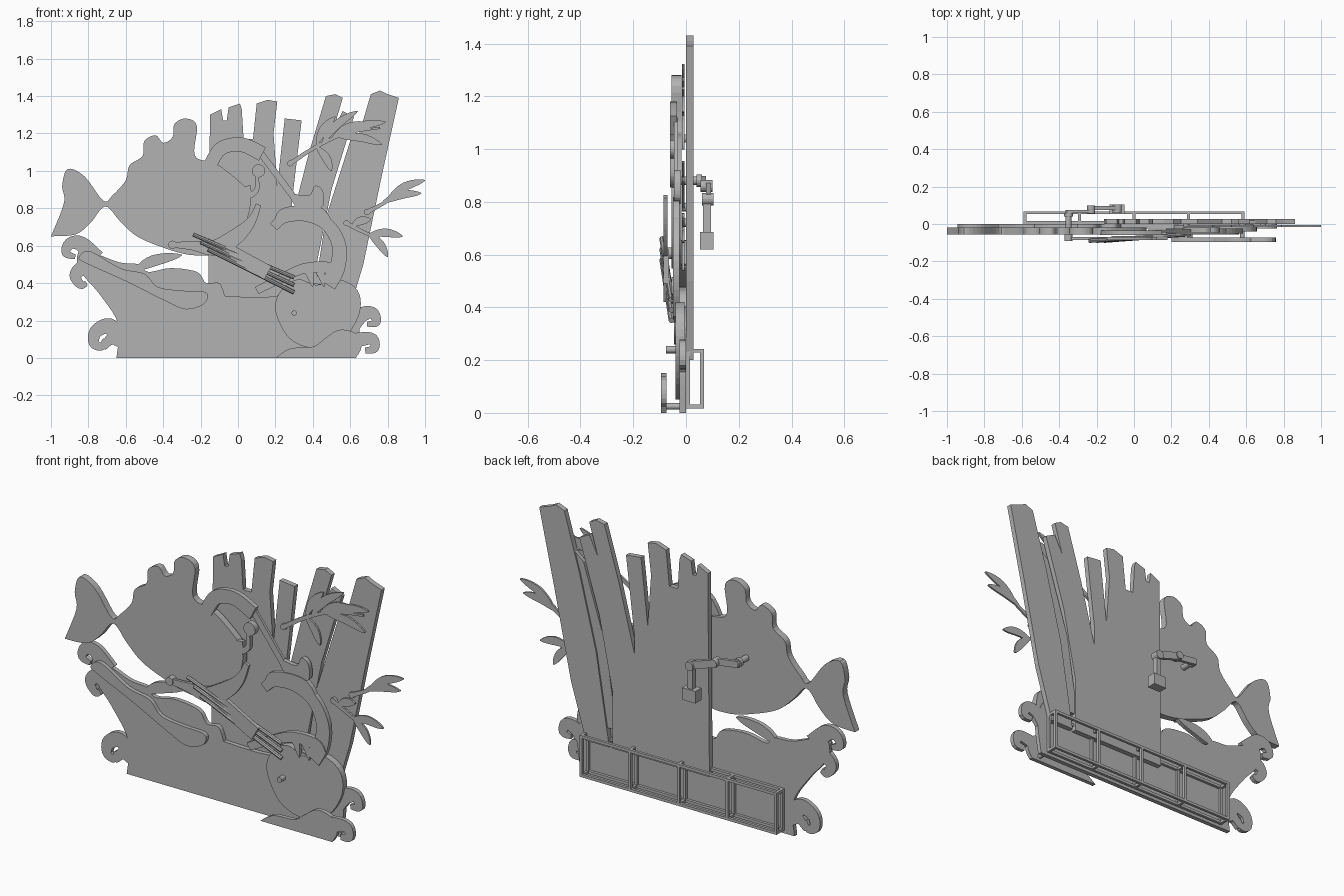
import bpy
import bmesh
import math
from mathutils import Vector

default_cube = bpy.data.objects.get("Cube")
if default_cube:
    bpy.data.objects.remove(default_cube, do_unlink=True)

grey = bpy.data.materials.new("plain grey")
grey.use_nodes = True
grey.diffuse_color = (.45, .45, .45, 1)
grey.node_tree.nodes["Principled BSDF"].inputs["Base Color"].default_value = grey.diffuse_color


def finish(name, bm):
    mesh = bpy.data.meshes.new(name)
    bm.to_mesh(mesh)
    bm.free()
    mesh.materials.append(grey)
    obj = bpy.data.objects.new(name, mesh)
    bpy.context.collection.objects.link(obj)
    return obj


def rounded(points, closed, steps=5):
    """Pass a smooth curve through the points; a repeated point is a corner."""
    pts = [Vector(p) for p in points]
    count = len(pts)
    pick = (lambda i: pts[i % count]) if closed else (lambda i: pts[max(0, min(i, count - 1))])
    curve = []
    for i in range(count if closed else count - 1):
        a, b, c, d = (pick(i + k) for k in (-1, 0, 1, 2))
        if (b - c).length < 1e-6:
            continue
        for s in range(steps):
            t = s / steps
            curve.append(b + (c - a) * t / 2 + (a * 2 - b * 5 + c * 4 - d) * t * t / 2
                         + (b * 3 - a - c * 3 + d) * t ** 3 / 2)
    if not closed:
        curve.append(pts[-1])
    return curve


def thicken(name, bm, front, back):
    bmesh.ops.recalc_face_normals(bm, faces=bm.faces)
    obj = finish(name, bm)
    solid = obj.modifiers.new("board thickness", 'SOLIDIFY')
    solid.thickness = back - front
    solid.offset = 0
    obj.location.y = (front + back) / 2
    return obj


def plate(name, points, front, back, smooth=True):
    """Cut a flat board from an outline in the x-z plane."""
    outline = rounded(points, True) if smooth else points
    bm = bmesh.new()
    bm.faces.new([bm.verts.new((x, 0, z)) for x, z in outline])
    return thicken(name, bm, front, back)


def ribbon(name, points, width, front, back):
    """Cut a band along a path; width is a function of the position from 0 to 1."""
    path = rounded(points, False)
    bm = bmesh.new()
    last = None
    for i, p in enumerate(path):
        along = (path[min(i + 1, len(path) - 1)] - path[max(i - 1, 0)]).normalized()
        side = Vector((-along.y, along.x)) * max(width(i / (len(path) - 1)), .004) / 2
        pair = [bm.verts.new((q.x, 0, q.y)) for q in (p + side, p - side)]
        if last:
            bm.faces.new((last[0], last[1], pair[1], pair[0]))
        last = pair
    return thicken(name, bm, front, back)


def taper(start, end):
    return lambda t: start + (end - start) * t


def swell(size):
    return lambda t: size * math.sin(math.pi * t) ** .8


def box(name, low, high):
    bm = bmesh.new()
    bmesh.ops.create_cube(bm, size=1)
    for v in bm.verts:
        v.co = [(a + b) / 2 + c * (b - a) for a, b, c in zip(low, high, v.co)]
    return finish(name, bm)


def rod(name, start, end, radius, sides=16):
    start, end = Vector(start), Vector(end)
    axis = end - start
    bm = bmesh.new()
    bmesh.ops.create_cone(bm, cap_ends=True, segments=sides, radius1=radius,
                          radius2=radius, depth=axis.length)
    obj = finish(name, bm)
    obj.location = (start + end) / 2
    obj.rotation_mode = 'QUATERNION'
    obj.rotation_quaternion = axis.to_track_quat('Z', 'Y')
    return obj


# Fence of stalks at the back
plate("fence_panel", [(-.16, .2), (-.15, 1.3), (-.09, 1.33), (-.08, 1.27), (-.06, 1.27), (-.05, 1.34),
      (.01, 1.36), (.02, 1.33), (.03, 1.17), (.08, 1.17), (.1, 1.36), (.16, 1.38), (.21, 1.37),
      (.19, 1.2), (.21, .92), (.25, 1.28), (.34, 1.27), (.29, .85), (.29, .2)], 0, .028, False)
plate("inner_stalk", [(.29, .2), (.29, .75), (.38, 1.1), (.47, 1.4), (.52, 1.41), (.56, 1.39), (.51, 1.22),
      (.56, 1.32), (.62, 1.29), (.5, .9), (.42, .5), (.42, .2)], 0, .028, False)
plate("outer_stalk", [(.44, .2), (.52, .7), (.62, 1.1), (.71, 1.41), (.76, 1.43), (.8, 1.41), (.86, 1.39),
      (.77, .98), (.67, .5), (.58, .2)], 0, .028, False)
plate("middle_stalk", [(.4, .3), (.47, .75), (.6, 1.16), (.66, 1.21), (.58, .9), (.52, .3)], 0, .02, False)

# Wave base
plate("wave_base", [(-.65, 0), (-.65, 0), (-.64, .18), (-.74, .34), (-.81, .42), (-.86, .5), (-.84, .58),
      (-.74, .55), (-.63, .51), (-.53, .5), (-.48, .46), (-.36, .48), (-.22, .46), (-.17, .4),
      (-.1, .4), (-.07, .33), (-.07, .33), (.2, .33), (.4, .4), (.6, .32), (.65, .18),
      (.63, 0), (.63, 0)], -.024, 0)
curls = {"low_left": [(-.62, .1), (-.69, .17), (-.76, .14), (-.77, .08), (-.73, .06), (-.71, .1)],
         "foot_left": [(-.62, .1), (-.68, .1), (-.72, .05)],
         "top_left": [(-.76, .53), (-.84, .61), (-.9, .61), (-.92, .56), (-.87, .54)],
         "mid_left": [(-.76, .48), (-.83, .48), (-.87, .44), (-.84, .39), (-.81, .4)],
         "high_right": [(.6, .17), (.66, .23), (.72, .24), (.74, .19), (.69, .18)]}
for place, path in curls.items():
    ribbon("wave_curl_" + place, path, taper(.1, .025), -.024, 0)
ribbon("splash", [(-.55, .47), (-.45, .52), (-.3, .55)], swell(.06), -.024, 0)

# Loose wave standing in front on pegs
plate("front_wave", [(.2, 0), (.2, 0), (.28, .05), (.4, .06), (.46, .1), (.54, .15), (.63, .13), (.66, .06),
      (.63, 0), (.63, 0)], -.095, -.073)
ribbon("front_wave_curl", [(.58, .08), (.66, .1), (.72, .1), (.73, .05), (.68, .04)], taper(.09, .03), -.095, -.073)
rod("wave_peg", (.58, -.08, .025), (.58, 0, .025), .012)
rod("fruit_peg", (.3, -.075, .24), (.3, 0, .24), .014)

# Long feather on the left
plate("feather", [(-.85, .54), (-.79, .57), (-.63, .48), (-.5, .45), (-.43, .38), (-.3, .36), (-.17, .35),
      (-.18, .29), (-.28, .26), (-.4, .31), (-.6, .41), (-.82, .51)], -.045, -.022)

# Fish
plate("fish", [(-.91, 1.01), (-.82, .97), (-.72, .84), (-.67, .87), (-.6, .95), (-.58, 1.03), (-.51, 1.08),
      (-.5, 1.16), (-.44, 1.19), (-.4, 1.15), (-.35, 1.18), (-.34, 1.25), (-.28, 1.28), (-.22, 1.24),
      (-.23, 1.08), (-.12, 1.04), (0, .95), (.06, .88), (.06, .78), (0, .64), (-.1, .56), (-.25, .55),
      (-.4, .59), (-.54, .65), (-.63, .73), (-.71, .81), (-.79, .72), (-.87, .66), (-1, .65), (-1, .65),
      (-.93, .83), (-.94, .92)], -.055, -.018)
ribbon("fish_crest", [(-.15, 1.03), (-.09, 1.12), (.02, 1.14), (.13, 1.09)], taper(.07, .08), -.06, -.035)
ribbon("fish_feeler", [(.1, .97), (.1, .9), (.06, .87), (.05, .92)], taper(.02, .04), -.06, -.035)
rod("feeler_ball", (.11, -.06, 1), (.11, -.03, 1), .035, 24)

# Linkage across the fence
ribbon("link_bar", [(.11, 1.11), (.29, .87)], taper(.035, .035), -.045, -.03)
plate("link_bracket", [(.26, .9), (.29, .88), (.38, .87), (.41, .92), (.45, .9), (.46, .83), (.43, .8),
      (.32, .8)], -.045, -.02)

# Round fruit and the curved neck above it
plate("fruit", [(.2, .25), (.23, .36), (.32, .42), (.42, .39), (.54, .42), (.64, .36), (.65, .24), (.57, .11),
      (.43, .05), (.28, .1)], -.04, -.005)
ribbon("neck", [(.19, .7), (.25, .75), (.37, .76), (.48, .71), (.54, .6), (.53, .48), (.48, .39)],
       taper(.05, .09), -.05, -.025)
ribbon("head", [(.1, .36), (.22, .42), (.36, .48), (.5, .48), (.53, .44)], taper(.04, .07), -.055, -.03)
ribbon("neck_tuft", [(.2, .73), (.25, .78), (.42, .79), (.5, .73)], swell(.05), -.05, -.025)
for shift in (0, .06, .12):
    ribbon("throat_spike", [(.38 + shift, .46), (.4 + shift, .38)], taper(.05, .004), -.05, -.03)

# Arm holding thin sticks
ribbon("arm", [(.11, .82), (.07, .73), (-.01, .65), (-.12, .59), (-.24, .6), (-.36, .605)],
       lambda t: .03 + .06 * math.sin(math.pi * t) ** 2, -.085, -.07)
rod("arm_peg", (-.35, -.09, .605), (-.35, -.02, .605), .022)
for drop in (0, .04, .08):
    rod("stick", (-.24 + drop, -.09, .66 - drop), (.3, -.055, .43 - drop), .011, 8)
plate("stick_sleeve", [(-.12, .56), (-.06, .62), (.18, .49), (.14, .42)], -.085, -.065, False)

# Leafy sprigs
stems = [[(.28, 1.04), (.42, 1.13), (.58, 1.2), (.76, 1.23)], [(.69, .78), (.8, .84), (.9, .92)],
         [(.58, .72), (.7, .66), (.76, .65)]]
for path in stems:
    ribbon("sprig_stem", path, taper(.025, .01), -.016, -.006)
    rod("sprig_knob", (path[0][0], -.016, path[0][1]), (path[0][0], 0, path[0][1]), .016)
leaves = [((.42, 1.14), (.52, 1.29)), ((.45, 1.15), (.64, 1.32)), ((.56, 1.19), (.79, 1.26)),
          ((.54, 1.18), (.77, 1.14)), ((.42, 1.13), (.5, 1.0)), ((.5, 1.17), (.68, 1.26)),
          ((.8, .85), (1, .95)), ((.77, .83), (.98, .88)), ((.7, .66), (.88, .65)),
          ((.7, .66), (.8, .54)), ((.61, .71), (.71, .74))]
for base, tip in leaves:
    a, b = Vector(base), Vector(tip)
    bend = (a + b) / 2 + Vector((a.y - b.y, b.x - a.x)) * .08
    ribbon("sprig_leaf", [a, bend, b], swell(.045), -.016, -.006)

# Open box frame behind the base
bar, half, floor, top, depth = .015, .59, .017, .243, .068
for y in (0, depth - bar):
    for z in (floor, top - bar):
        box("frame_rail", (-half, y, z), (half, y + bar, z + bar))
for i in range(5):
    x = -half + i * (half * 2 - bar) / 4
    for y in (0, depth - bar):
        box("frame_post", (x, y, floor), (x + bar, y + bar, top))
    for z in (floor, top - bar):
        box("frame_tie", (x, 0, z), (x + bar, depth, z + bar))

# Crank that rocks the fish
rod("crank_shaft", (-.35, -.02, .88), (-.35, .075, .88), .016)
rod("shaft_collar", (-.35, .04, .88), (-.35, .06, .88), .024)
ribbon("crank_link", [(-.36, .88), (-.22, .86)], taper(.035, .035), .058, .075)
rod("crank_pin", (-.23, .055, .86), (-.23, .1, .86), .022)
ribbon("crank_arm", [(-.24, .86), (-.08, .81)], taper(.04, .04), .075, .095)
rod("handle_pin", (-.09, .06, .81), (-.09, .105, .81), .024)
box("handle_rod", (-.105, .065, .66), (-.075, .095, .81))
box("handle_block", (-.13, .053, .62), (-.05, .105, .685))
